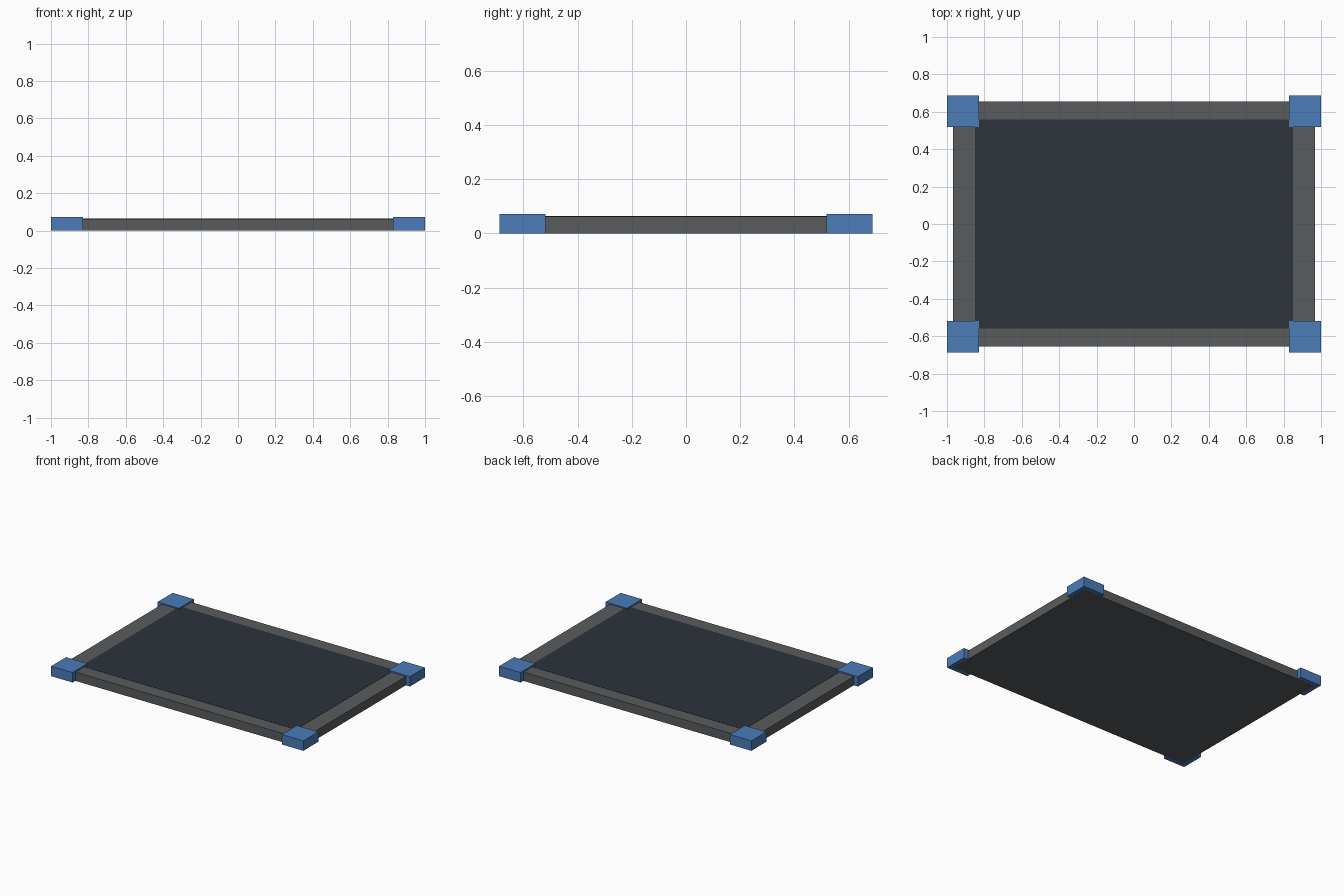
import bpy

if "Cube" in bpy.data.objects:
    bpy.data.objects.remove(bpy.data.objects["Cube"])


def material(name, color):
    m = bpy.data.materials.new(name)
    m.diffuse_color = (*color, 1)
    m.use_nodes = True
    m.node_tree.nodes["Principled BSDF"].inputs["Base Color"].default_value = m.diffuse_color
    return m


def box(name, x, y, z, mat):
    """Box spanning the (min, max) ranges x, y and z."""
    center = [(r[0] + r[1]) / 2 for r in (x, y, z)]
    bpy.ops.mesh.primitive_cube_add(size=1, location=center)
    o = bpy.context.object
    o.name = name
    o.scale = [r[1] - r[0] for r in (x, y, z)]
    bpy.ops.object.transform_apply(location=True, rotation=False, scale=True)
    o.data.materials.append(mat)
    return o


casing = material("casing_grey", (0.10, 0.105, 0.11))
glass = material("screen_dark", (0.025, 0.033, 0.043))
bumper = material("bumper_blue", (0.07, 0.20, 0.48))

# flat casing and the screen lying nearly flush in its top
box("casing", (-0.967, 0.967), (-0.656, 0.656), (0, 0.063), casing)
box("screen", (-0.851, 0.851), (-0.558, 0.558), (0.055, 0.0645), glass)

# corner bumper, mirrored to all four corners
corner = box("corner_bumpers", (0.83, 1.0), (0.519, 0.688), (0.0005, 0.072), bumper)
mirror = corner.modifiers.new("four_corners", 'MIRROR')
mirror.use_axis = (True, True, False)
